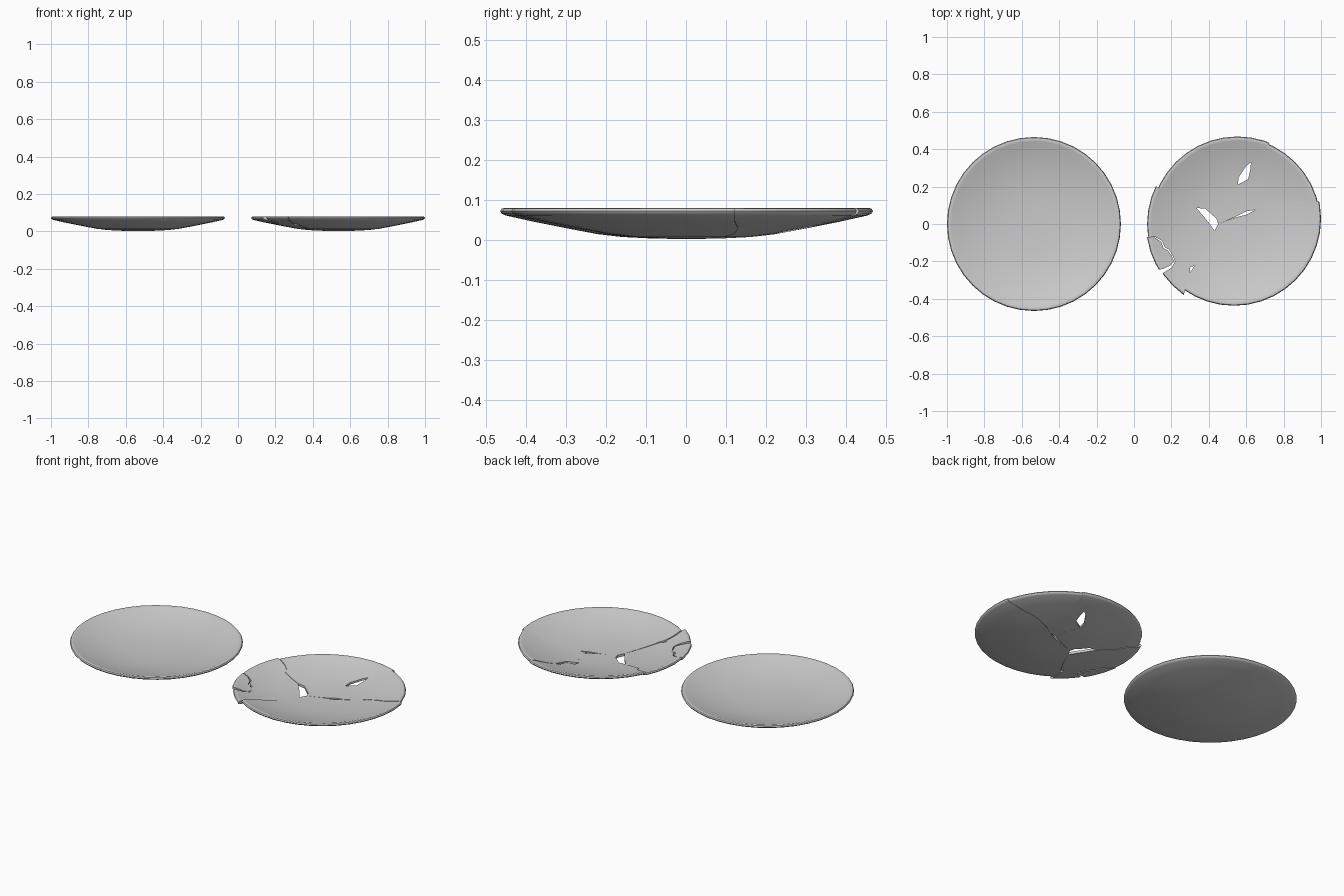
import bpy, bmesh, math
from mathutils import Matrix, Vector

if "Cube" in bpy.data.objects:
    bpy.data.objects.remove(bpy.data.objects["Cube"])

# Lathe profile: underside from the centre, rounded rim, inner bowl back to the centre
PROFILE = [(0, .002), (.08, .003), (.16, .007), (.22, .014), (.30, .029), (.38, .045),
           (.452, .061), (.462, .066), (.465, .072), (.461, .078), (.452, .080), (.442, .077),
           (.41, .067), (.36, .053), (.30, .040), (.23, .028), (.15, .021), (.07, .018), (0, .017)]


def add_object(name, bm):
    bmesh.ops.recalc_face_normals(bm, faces=bm.faces)
    mesh = bpy.data.meshes.new(name)
    bm.to_mesh(mesh)
    bm.free()
    ob = bpy.data.objects.new(name, mesh)
    bpy.context.collection.objects.link(ob)
    return ob


def smooth(ob):
    bpy.ops.object.select_all(action='DESELECT')
    ob.select_set(True)
    bpy.context.view_layer.objects.active = ob
    bpy.ops.object.shade_smooth_by_angle(angle=math.radians(40))


def make_plate(name, x, y):
    bm = bmesh.new()
    vs = [bm.verts.new((r, 0, z)) for r, z in PROFILE]
    es = [bm.edges.new(p) for p in zip(vs, vs[1:])]
    bmesh.ops.spin(bm, geom=vs + es, axis=(0, 0, 1), cent=(0, 0, 0),
                   angle=math.tau, steps=40)
    bmesh.ops.remove_doubles(bm, verts=bm.verts, dist=.0005)
    bmesh.ops.transform(bm, matrix=Matrix.Translation((x, y, 0)), verts=bm.verts)
    return add_object(name, bm)


def make_shard(name, x, y, outline):
    # Keep only the part of a plate inside a vertical prism
    plate = make_plate(name, x, y)
    bm = bmesh.new()
    face = bm.faces.new([bm.verts.new((px, py, -.1)) for px, py in outline])
    ext = bmesh.ops.extrude_face_region(bm, geom=[face])
    top = [v for v in ext['geom'] if isinstance(v, bmesh.types.BMVert)]
    bmesh.ops.translate(bm, vec=Vector((0, 0, .3)), verts=top)
    cutter = add_object(name + "_cutter", bm)
    mod = plate.modifiers.new("break", 'BOOLEAN')
    mod.operation = 'INTERSECT'
    mod.solver = 'EXACT'
    mod.object = cutter
    smooth(plate)
    bpy.ops.object.modifier_apply(modifier=mod.name)
    bpy.data.objects.remove(cutter)
    smooth(plate)


# Whole plate
smooth(make_plate("whole_plate", -.535, 0))

# Break lines shared by neighbouring shards
left_crack = [(0, .23), (.11, .203), (.15, .19), (.185, .175), (.215, .15), (.22, .125),
              (.27, .105), (.335, .085)]
lower_crack = [(.43, -.037), (.40, -.10), (.375, -.15), (.345, -.195), (.33, -.22)]
lower_end = [(.30, -.26), (.285, -.30), (.27, -.36), (.24, -.55)]
right_crack = [(.65, .075), (.70, .105), (.76, .125), (.82, .13), (.90, .122), (1.1, .12)]
top_crack = [(.625, .33), (.66, .37), (.70, .40), (.735, .445), (.76, .6)]
inner_crack = [(.60, .068), (.605, .12), (.585, .17), (.555, .21)]

# Shards of the broken plate
make_shard("back_shard", .553, .003,
           left_crack + [(.38, .083), (.44, .03), (.45, .0), (.535, .035)]
           + inner_crack + [(.56, .25), (.60, .31)] + top_crack + [(0, .6)])
make_shard("right_shard", .533, .002,
           inner_crack[::-1] + right_crack + [(1.1, .6)] + top_crack[::-1]
           + [(.622, .29), (.61, .24)])
make_shard("front_shard", .535, .028,
           [(.45, 0)] + lower_crack + [(.318, -.232)] + lower_end
           + [(1.1, -.55)] + right_crack[::-1] + [(.60, .05), (.535, .033)])
make_shard("left_shard", .535, .0,
           left_crack + [(.365, .05), (.405, .0)] + lower_crack + [(.30, -.232)] + lower_end
           + [(0, -.55), (.12, -.30), (.155, -.262), (.20, -.235), (.22, -.20), (.205, -.165),
              (.185, -.135), (.165, -.125), (.15, -.09), (.115, -.07), (0, -.06)])
make_shard("small_edge_shard", .53, -.004,
           [(0, -.062), (.112, -.073), (.145, -.095), (.158, -.13), (.182, -.142), (.20, -.168),
            (.215, -.20), (.195, -.222), (.155, -.24), (.13, -.245), (0, -.30)])
